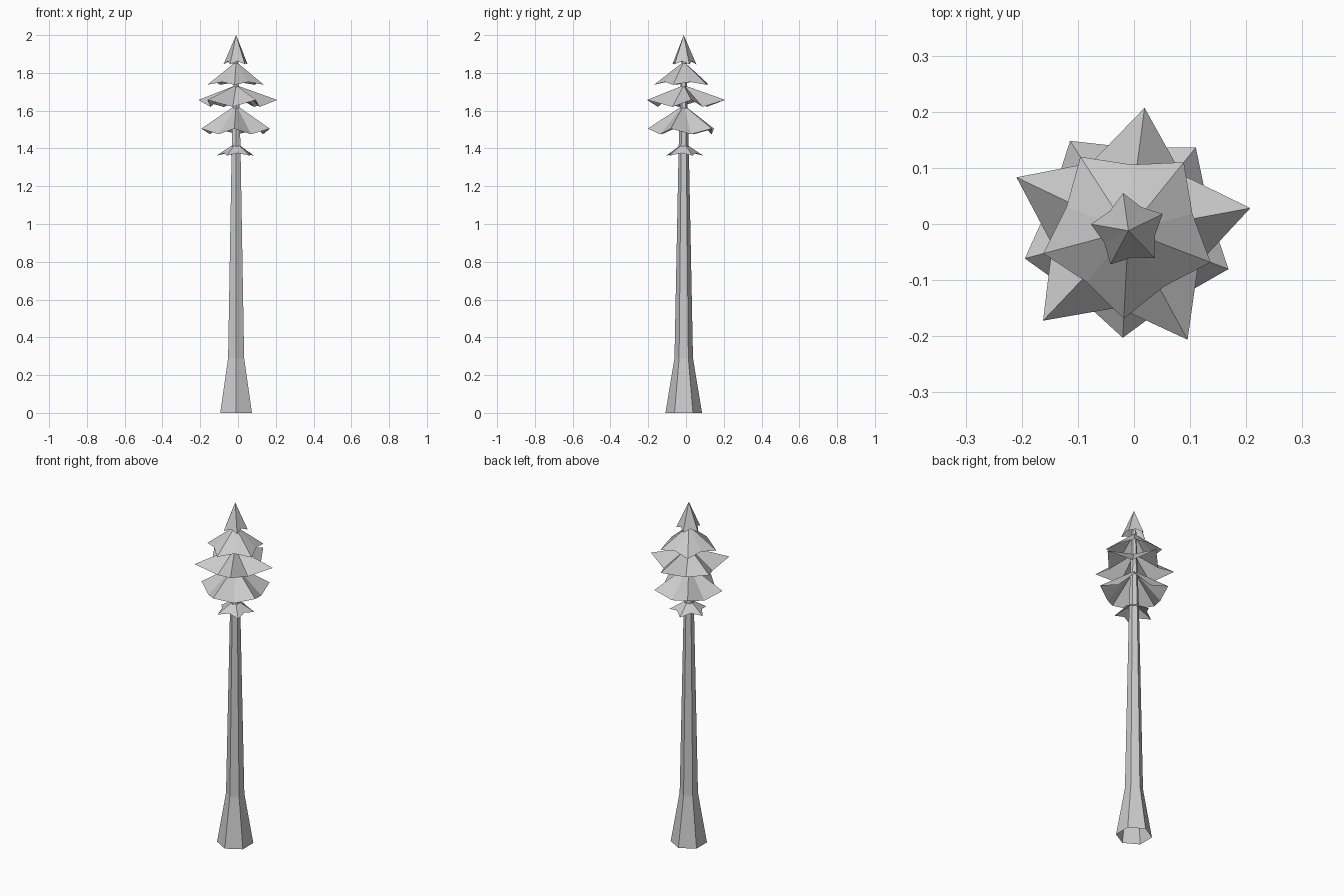
import bpy, bmesh
from math import sin, cos, radians

if "Cube" in bpy.data.objects:
    bpy.data.objects.remove(bpy.data.objects["Cube"])

CX, CY = -0.01, -0.012   # trunk axis


def make_object(name, bm):
    bmesh.ops.recalc_face_normals(bm, faces=bm.faces)
    mesh = bpy.data.meshes.new(name)
    bm.to_mesh(mesh)
    bm.free()
    obj = bpy.data.objects.new(name, mesh)
    bpy.context.collection.objects.link(obj)
    return obj


def polar(r, deg, z):
    return (CX + r * cos(radians(deg)), CY + r * sin(radians(deg)), z)


# Six-sided trunk with a flared foot, open underneath
def trunk(profile):
    bm = bmesh.new()
    rings = [[bm.verts.new(polar(r, 30 + 60 * i, z)) for i in range(6)]
             for r, z in profile]
    for a, b in zip(rings, rings[1:]):
        for i in range(6):
            j = (i + 1) % 6
            bm.faces.new((a[i], a[j], b[j], b[i]))
    bm.faces.new(rings[-1])
    return make_object("trunk", bm)


# Five-pointed folded star skirt, open underneath
def branch_tier(name, apex_z, tip_r, tip_z, valley_r, valley_z, turn):
    bm = bmesh.new()
    apex = bm.verts.new((CX, CY, apex_z))
    rim = []
    for i in range(5):
        rim.append(bm.verts.new(polar(tip_r, turn + 72 * i, tip_z)))
        rim.append(bm.verts.new(polar(valley_r, turn + 72 * i + 36, valley_z)))
    for i in range(10):
        bm.faces.new((apex, rim[i], rim[(i + 1) % 10]))
    obj = make_object(name, bm)
    if obj.data.polygons[0].normal.z < 0:
        obj.data.flip_normals()
    return obj


trunk([(0.097, 0), (0.049, 0.29), (0.027, 1.4), (0.012, 1.88)])

# Tiers from top to bottom
tiers = [
    ("top_tier", 2.0, 0.068, 1.845, 0.048, 1.862, 26),
    ("upper_tier", 1.86, 0.157, 1.737, 0.118, 1.752, 51),
    ("middle_tier", 1.735, 0.221, 1.657, 0.138, 1.62, 10.5),
    ("lower_tier", 1.63, 0.191, 1.505, 0.148, 1.475, 51),
    ("bottom_tier", 1.43, 0.105, 1.362, 0.07, 1.375, 26),
]
for t in tiers:
    branch_tier(*t)
